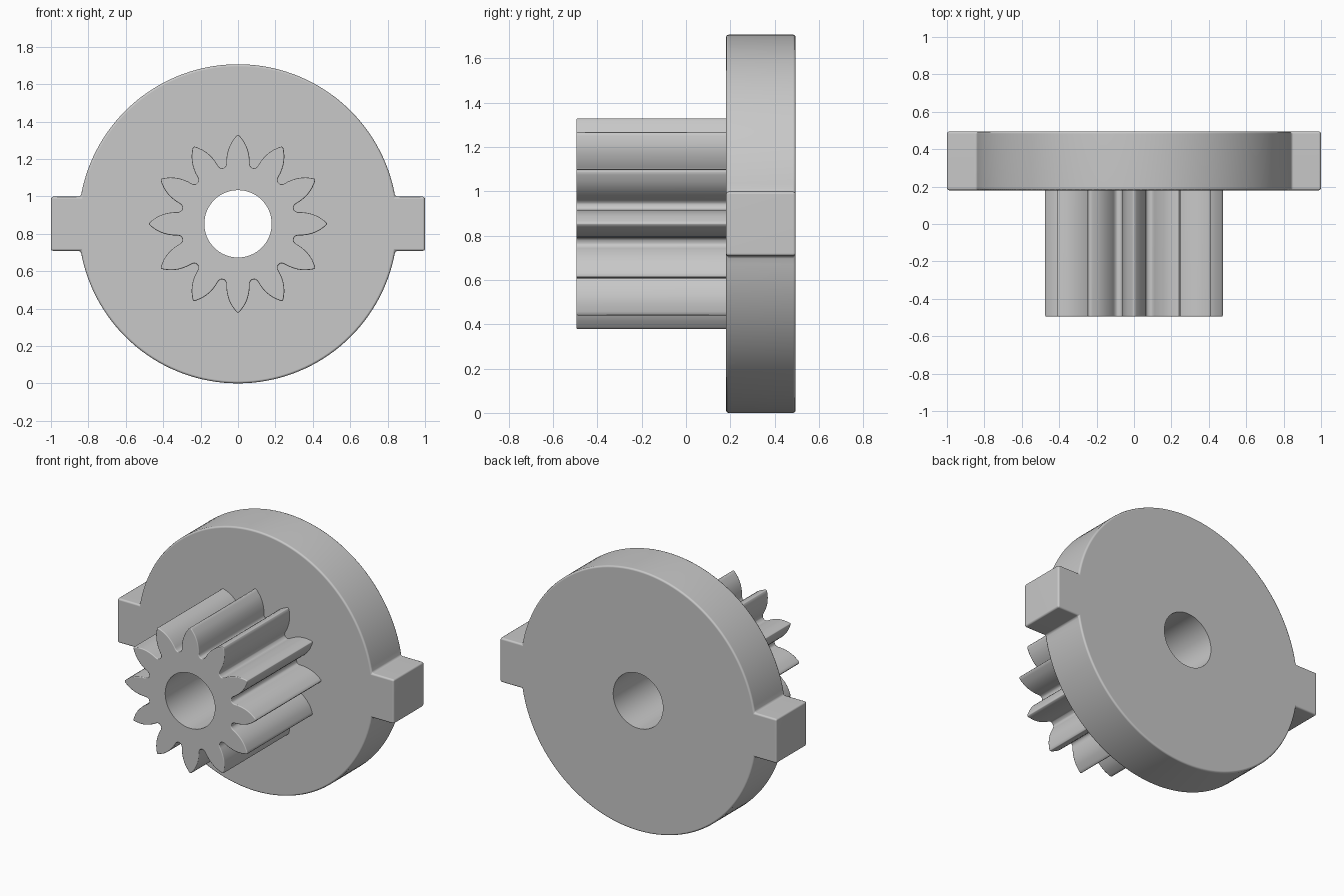
import bpy, bmesh
from math import sin, cos, asin, radians, pi

if "Cube" in bpy.data.objects:
    bpy.data.objects.remove(bpy.data.objects["Cube"], do_unlink=True)

RADIUS = 0.853            # disc radius, also the axle height
FRONT, STEP, BACK = -0.495, 0.18, 0.495
BORE = 0.18
TEETH = 12

grey = bpy.data.materials.new("plain grey")
grey.use_nodes = True
colour = (0.58, 0.58, 0.58, 1)
grey.diffuse_color = colour
grey.node_tree.nodes["Principled BSDF"].inputs["Base Color"].default_value = colour


def extrude_outline(name, points, y0, y1):
    """Prism along y from an outline given in x and height above the axle."""
    bm = bmesh.new()
    face = bm.faces.new([bm.verts.new((x, y0, z + RADIUS)) for x, z in points])
    new = bmesh.ops.extrude_face_region(bm, geom=[face])["geom"]
    verts = [v for v in new if isinstance(v, bmesh.types.BMVert)]
    bmesh.ops.translate(bm, verts=verts, vec=(0, y1 - y0, 0))
    bmesh.ops.recalc_face_normals(bm, faces=bm.faces)
    mesh = bpy.data.meshes.new(name)
    bm.to_mesh(mesh)
    bm.free()
    mesh.materials.append(grey)
    ob = bpy.data.objects.new(name, mesh)
    bpy.context.collection.objects.link(ob)
    return ob


def polar(r, a):
    return (r * sin(a), r * cos(a))


def finish(ob, bevel):
    """Soften the rims, drill the bore and set the shading."""
    mod = ob.modifiers.new("soft rim", "BEVEL")
    mod.width = bevel
    mod.segments = 2
    mod.limit_method = "ANGLE"
    mod.angle_limit = radians(65)
    mod.use_clamp_overlap = False
    cut = ob.modifiers.new("bore", "BOOLEAN")
    cut.operation = "DIFFERENCE"
    cut.solver = "EXACT"
    cut.object = bore_cutter
    graph = bpy.context.evaluated_depsgraph_get()
    mesh = bpy.data.meshes.new_from_object(ob.evaluated_get(graph))
    ob.modifiers.clear()
    ob.data = mesh
    bpy.ops.object.select_all(action="DESELECT")
    ob.select_set(True)
    bpy.context.view_layer.objects.active = ob
    bpy.ops.object.shade_smooth_by_angle(angle=radians(48))
    normals = ob.modifiers.new("flat face normals", "WEIGHTED_NORMAL")
    normals.keep_sharp = True


# Bore cutter
bore_cutter = extrude_outline(
    "bore_cutter", [polar(BORE, 2 * pi * i / 64) for i in range(64)], -1, 1)
bore_cutter.hide_render = True

# Disc with two square side lugs
LUG = 0.145
start = asin(LUG / RADIUS)
outline = []
for side in (1, -1):
    outline += [(side, -side * LUG), (side, side * LUG)]
    for i in range(65):
        a = start + (pi - 2 * start) * i / 64
        outline.append((side * RADIUS * cos(a), side * RADIUS * sin(a)))
disc = extrude_outline("disc_with_lugs", outline, STEP, BACK)

# Pinion: half a tooth as (radius, degrees from its centre line)
half_tooth = [(0.475, 0.4), (0.465, 1.7), (0.44, 4.3), (0.42, 6.0), (0.40, 7.5),
              (0.375, 9.0), (0.35, 10.2), (0.335, 10.7), (0.323, 11.2),
              (0.314, 12.3), (0.309, 13.6)]
tooth = [(r, -a) for r, a in reversed(half_tooth)] + half_tooth
outline = [polar(r, radians(a + 360 / TEETH * k))
           for k in range(TEETH) for r, a in tooth]
pinion = extrude_outline("pinion", outline, FRONT, STEP + 0.015)

finish(disc, 0.012)
finish(pinion, 0.006)
bpy.data.objects.remove(bore_cutter, do_unlink=True)
